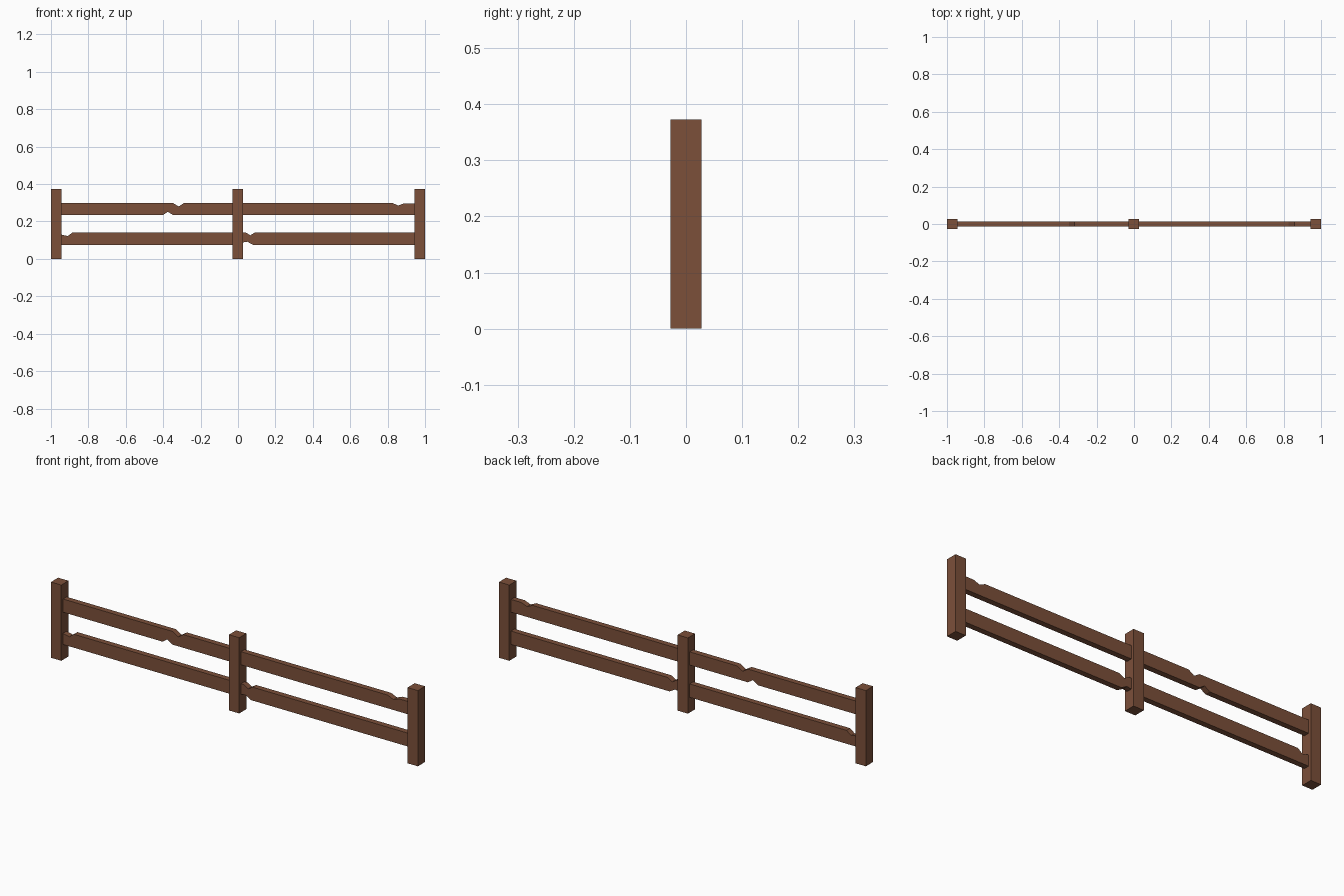
import bpy, bmesh

if "Cube" in bpy.data.objects:
    bpy.data.objects.remove(bpy.data.objects["Cube"])

wood = bpy.data.materials.new("brown_wood")
wood.diffuse_color = (0.20, 0.08, 0.042, 1)
wood.use_nodes = True
wood.node_tree.nodes["Principled BSDF"].inputs["Base Color"].default_value = wood.diffuse_color


def extrude_profile(name, points, half_depth):
    """Extrude an x-z outline symmetrically along y."""
    bm = bmesh.new()
    face = bm.faces.new([bm.verts.new((x, -half_depth, z)) for x, z in points])
    result = bmesh.ops.extrude_face_region(bm, geom=[face])
    moved = [v for v in result["geom"] if isinstance(v, bmesh.types.BMVert)]
    bmesh.ops.translate(bm, verts=moved, vec=(0, 2 * half_depth, 0))
    bmesh.ops.recalc_face_normals(bm, faces=bm.faces)
    mesh = bpy.data.meshes.new(name)
    bm.to_mesh(mesh)
    bm.free()
    mesh.materials.append(wood)
    obj = bpy.data.objects.new(name, mesh)
    bpy.context.collection.objects.link(obj)
    return obj


def rail(name, x0, x1, bottom, top):
    """Rail from its bottom edge (left to right) and top edge."""
    extrude_profile(name, bottom + top[::-1], 0.014)


# Three square posts
for side, x in (("left", -0.972), ("middle", -0.002), ("right", 0.972)):
    extrude_profile(side + "_post", [(x - 0.028, 0), (x + 0.028, 0),
                                     (x + 0.028, 0.373), (x - 0.028, 0.373)], 0.028)

# Upper rails with chipped edges
rail("upper_left_rail", -0.95, -0.02,
     [(-0.95, 0.234), (-0.402, 0.234), (-0.375, 0.252), (-0.347, 0.234), (-0.02, 0.234)],
     [(-0.95, 0.299), (-0.348, 0.299), (-0.317, 0.28), (-0.288, 0.299), (-0.02, 0.299)])
rail("upper_right_rail", 0.02, 0.95,
     [(0.02, 0.234), (0.95, 0.234)],
     [(0.02, 0.299), (0.826, 0.299), (0.857, 0.285), (0.888, 0.297), (0.95, 0.297)])

# Lower rails with chips beside the posts
rail("lower_left_rail", -0.95, -0.02,
     [(-0.95, 0.075), (-0.02, 0.075)],
     [(-0.95, 0.131), (-0.91, 0.122), (-0.885, 0.141), (-0.02, 0.141)])
rail("lower_right_rail", 0.02, 0.95,
     [(0.02, 0.087), (0.05, 0.092), (0.08, 0.075), (0.95, 0.075)],
     [(0.02, 0.141), (0.042, 0.141), (0.065, 0.126), (0.09, 0.141), (0.95, 0.141)])
